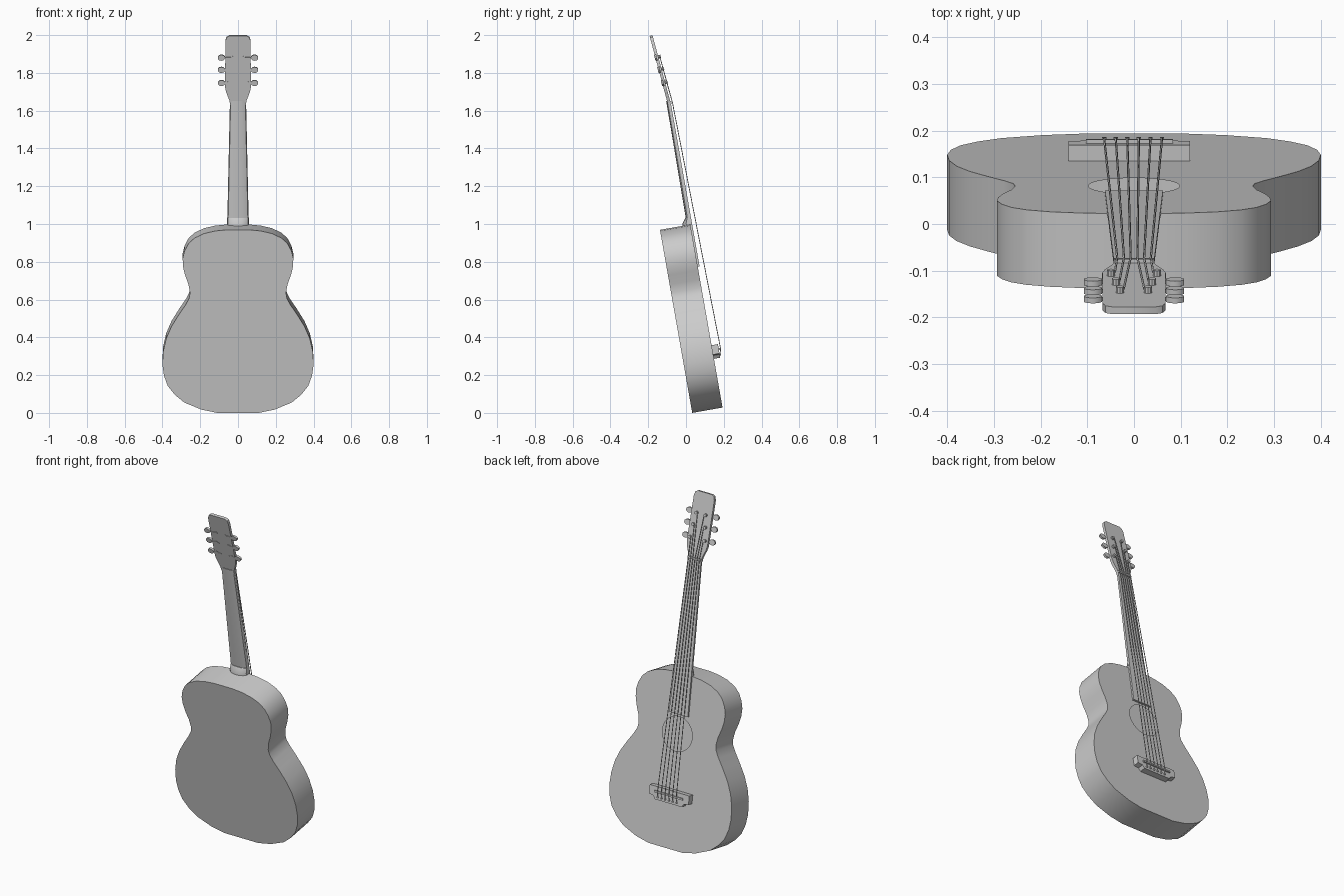
import bpy, bmesh, math
from mathutils import Matrix, Vector

if "Cube" in bpy.data.objects:
    bpy.data.objects.remove(bpy.data.objects["Cube"])

# Tilted frames: local x = width, y = depth (soundboard at +y), z = along the guitar
BODY = Matrix.Translation((0, 0.033, 0)) @ Matrix.Rotation(math.radians(10), 4, 'X')
TOP = 0.163                                   # soundboard depth
NUT = BODY @ Vector((0, TOP + 0.009, 1.64))
HEAD = Matrix.Translation(NUT) @ Matrix.Rotation(math.radians(15), 4, 'X')


def finish(name, bm, mat, angle=35):
    bmesh.ops.recalc_face_normals(bm, faces=bm.faces)
    bm.transform(mat)
    me = bpy.data.meshes.new(name)
    bm.to_mesh(me)
    bm.free()
    for p in me.polygons:
        p.use_smooth = True
    me.set_sharp_from_angle(angle=math.radians(angle))
    ob = bpy.data.objects.new(name, me)
    bpy.context.collection.objects.link(ob)
    return ob


def loft(name, rings, mat=BODY, angle=35):
    """Skin closed rings of points and cap both ends."""
    bm = bmesh.new()
    vs = [[bm.verts.new(p) for p in r] for r in rings]
    n = len(vs[0])
    for a, b in zip(vs, vs[1:]):
        for i in range(n):
            bm.faces.new((a[i], a[(i + 1) % n], b[(i + 1) % n], b[i]))
    bm.faces.new(vs[0])
    bm.faces.new(vs[-1])
    return finish(name, bm, mat, angle)


def prism(name, outline, y0, y1, mat=BODY, angle=35):
    return loft(name, [[(x, y, z) for x, z in outline] for y in (y0, y1)], mat, angle)


def box(name, x0, x1, y0, y1, z0, z1, mat=BODY):
    return prism(name, [(x0, z0), (x1, z0), (x1, z1), (x0, z1)], y0, y1, mat)


def ellipse(cx, cz, rx, rz, n):
    return [(cx + rx * math.cos((i + .5) * math.tau / n),
             cz + rz * math.sin((i + .5) * math.tau / n)) for i in range(n)]


def mirrored(half):
    """Close a right-hand outline with its mirror image."""
    return half + [(-x, z) for x, z in reversed(half) if x > 1e-6]


# Hollow body with an open sound hole
half = [(.11, 0), (.195, .018), (.285, .056), (.335, .098), (.372, .145), (.392, .2),
        (.4, .26), (.396, .33), (.38, .4), (.352, .465), (.312, .53), (.278, .58),
        (.259, .615), (.254, .645), (.262, .69), (.28, .74), (.291, .785), (.293, .83),
        (.283, .87), (.262, .91), (.23, .94), (.18, .964), (.12, .978), (.06, .984)]
outline = mirrored(half)
bm = bmesh.new()
back = [bm.verts.new((x, 0, z)) for x, z in outline]
front = [bm.verts.new((x, TOP, z)) for x, z in outline]
hole = [bm.verts.new((x, TOP, z)) for x, z in ellipse(0, .645, .098, .098, 32)]
bm.faces.new(back)
for i in range(len(back)):
    j = (i + 1) % len(back)
    bm.faces.new((back[i], back[j], front[j], front[i]))
rim = [bm.edges.new((hole[i], hole[(i + 1) % 32])) for i in range(32)]
edge = [bm.edges.get((front[i], front[(i + 1) % len(front)])) for i in range(len(front))]
bmesh.ops.triangle_fill(bm, use_beauty=True, use_dissolve=False, edges=rim + edge)
finish("body", bm, BODY)


# Neck with rounded back, and its heel
def neck_ring(z, w, depth):
    arc = [math.pi * i / 8 for i in range(9)]
    return [(w * math.cos(a), TOP - depth * math.sin(a) ** .7 if 0 < a < 3.14 else TOP, z)
            for a in arc]


loft("neck", [neck_ring(.985, .057, .018), neck_ring(1.65, .042, .012)])
loft("heel", [neck_ring(.975, .058, .042), neck_ring(.995, .058, .04),
              neck_ring(1.022, .057, .02)])
prism("fingerboard", [(-.062, .757), (.062, .757), (.043, 1.635), (-.043, 1.635)],
      TOP, TOP + .01)
box("nut", -.043, .043, TOP - .004, TOP + .017, 1.633, 1.645)

# Headstock with flared shoulders and clipped top corners
prism("headstock", mirrored([(.042, -.012), (.045, .012), (.063, .06), (.068, .085),
                             (.067, .338), (.061, .358), (.047, .367)]), -.016, 0, HEAD)

# Bridge, saddle and pins
C = -.01
prism("bridge", [(C - .13, .285), (C - .1, .28), (C - .088, .262), (C + .088, .262),
                 (C + .1, .28), (C + .13, .285), (C + .13, .335), (C - .13, .335)],
      TOP, TOP + .034)
box("saddle", C - .093, C + .093, TOP + .03, TOP + .042, .302, .312)

# Tuners: post, shaft and button on each side
posts = [(.049, .109), (.039, .181), (.03, .248)]
for s in (-1, 1):
    for x, z in posts:
        prism("tuner_post", ellipse(s * x, z, .009, .009, 10), -.018, .013, HEAD)
        box("tuner_shaft", *sorted((s * .022, s * .08)), -.018, -.011, z - .003, z + .003, HEAD)
        prism("tuner_button", ellipse(s * .088, z, .02, .016, 10), -.02, -.008, HEAD)

# Strings from bridge over nut to posts, plus bridge pins
for i in range(6):
    u = i / 5 * 2 - 1
    s = -1 if u < 0 else 1
    px, pz = posts[min(i, 5 - i)]
    bx = -.002 + u * .062
    prism("bridge_pin", ellipse(bx, .278, .005, .005, 8), TOP + .03, TOP + .041)
    pts = [BODY @ Vector((bx, TOP + .036, .28)), BODY @ Vector((bx, TOP + .044, .307)),
           BODY @ Vector((u * .036, TOP + .019, 1.639)),
           HEAD @ Vector((s * (px - .008), .008, pz))]
    bm = bmesh.new()
    cd = bpy.data.curves.new("string", 'CURVE')
    cd.dimensions = '3D'
    cd.bevel_depth = .0024
    cd.bevel_resolution = 1
    sp = cd.splines.new('POLY')
    sp.points.add(len(pts) - 1)
    for p, q in zip(sp.points, pts):
        p.co = (*q, 1)
    bm.free()
    bpy.context.collection.objects.link(bpy.data.objects.new("string", cd))
